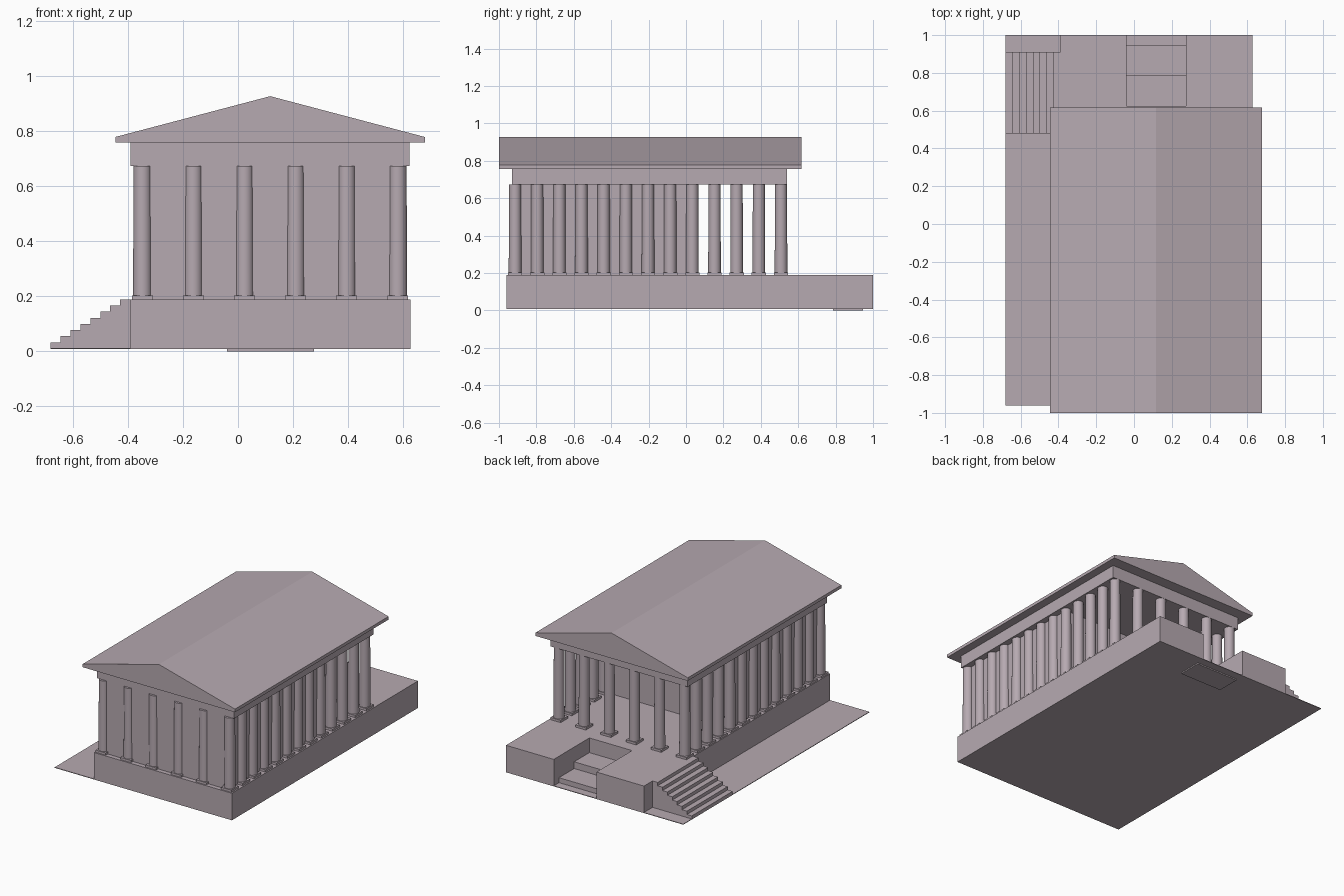
import bpy, bmesh, math

if "Cube" in bpy.data.objects:
    bpy.data.objects.remove(bpy.data.objects["Cube"])

stone = bpy.data.materials.new("mauve_grey_stone")
stone.diffuse_color = (0.47, 0.40, 0.44, 1)
stone.use_nodes = True
stone.node_tree.nodes["Principled BSDF"].inputs["Base Color"].default_value = stone.diffuse_color


def make(name, bm):
    bmesh.ops.recalc_face_normals(bm, faces=bm.faces[:])
    me = bpy.data.meshes.new(name)
    bm.to_mesh(me)
    bm.free()
    me.materials.append(stone)
    ob = bpy.data.objects.new(name, me)
    bpy.context.collection.objects.link(ob)
    return ob


def extrude(name, points, direction):
    """Solid made by pushing a flat outline along a direction."""
    bm = bmesh.new()
    face = bm.faces.new([bm.verts.new(p) for p in points])
    new = bmesh.ops.extrude_face_region(bm, geom=[face])["geom"]
    verts = [g for g in new if isinstance(g, bmesh.types.BMVert)]
    bmesh.ops.translate(bm, vec=direction, verts=verts)
    return make(name, bm)


def box(name, x0, x1, y0, y1, z0, z1):
    return extrude(name, [(x0, y0, z0), (x1, y0, z0), (x1, y1, z0), (x0, y1, z0)],
                   (0, 0, z1 - z0))


GROUND, FLOOR, BEAM, EAVE = 0.01, 0.188, 0.673, 0.757
LEFT, RIGHT = -0.39, 0.627

# Thin ground plate
box("ground_plate", -0.68, RIGHT, -0.96, 1.0, 0.008, 0.012)

# Podium with a recess in its back edge for the sunken steps
plan = [(LEFT, -0.96), (RIGHT, -0.96), (RIGHT, 1.0), (0.275, 1.0),
        (0.275, 0.625), (-0.04, 0.625), (-0.04, 1.0), (LEFT, 1.0)]
extrude("podium", [(x, y, GROUND) for x, y in plan], (0, 0, FLOOR - GROUND))
box("recess_lower_step", -0.04, 0.275, 0.785, 0.945, 0.0, 0.045)
box("recess_upper_step", -0.04, 0.275, 0.625, 0.785, GROUND, 0.09)

# Side staircase from a stepped profile
n, tread = 8, 0.036
rise = (FLOOR - GROUND) / n
profile = [(-0.68, GROUND)]
for i in range(n):
    x = -0.68 + i * tread
    z = GROUND + (i + 1) * rise
    profile += [(x, z), (x + tread if i < n - 1 else LEFT, z)]
profile.append((LEFT, GROUND))
extrude("side_staircase", [(x, 0.48, z) for x, z in profile], (0, 0.43, 0))

# Column grid: six across, thirteen along the sides
xs = [-0.347 + i * 0.1854 for i in range(6)]
ys = [-0.914 + j * 0.1185 for j in range(13)]


def column(i, j):
    x, y = xs[i], ys[j]
    h = 0.038
    box(f"column_base_{i}_{j}", x - h, x + h, y - h, y + h, FLOOR, 0.203)
    bm = bmesh.new()
    bmesh.ops.create_cone(bm, cap_ends=True, segments=32, radius1=0.034,
                          radius2=0.032, depth=BEAM - 0.203)
    bmesh.ops.translate(bm, vec=(x, y, (BEAM + 0.203) / 2), verts=bm.verts[:])
    for f in bm.faces:
        f.smooth = len(f.verts) == 4
    for e in bm.edges:
        e.smooth = all(len(f.verts) == 4 for f in e.link_faces)
    make(f"column_{i}_{j}", bm)


for i in range(6):
    for j in range(13):
        if i in (0, 5) or j in (0, 12):
            column(i, j)

# Inner hall wall, holding the engaged columns
box("hall_wall", xs[0], xs[5], -0.93, ys[8], FLOOR, BEAM)

# Beam and gabled roof
box("entablature", LEFT, 0.622, -0.93, 0.54, BEAM, EAVE)
gable = [(-0.445, EAVE), (0.678, EAVE), (0.678, 0.778), (0.117, 0.926), (-0.445, 0.778)]
extrude("gabled_roof", [(x, -1.0, z) for x, z in gable], (0, 1.617, 0))
